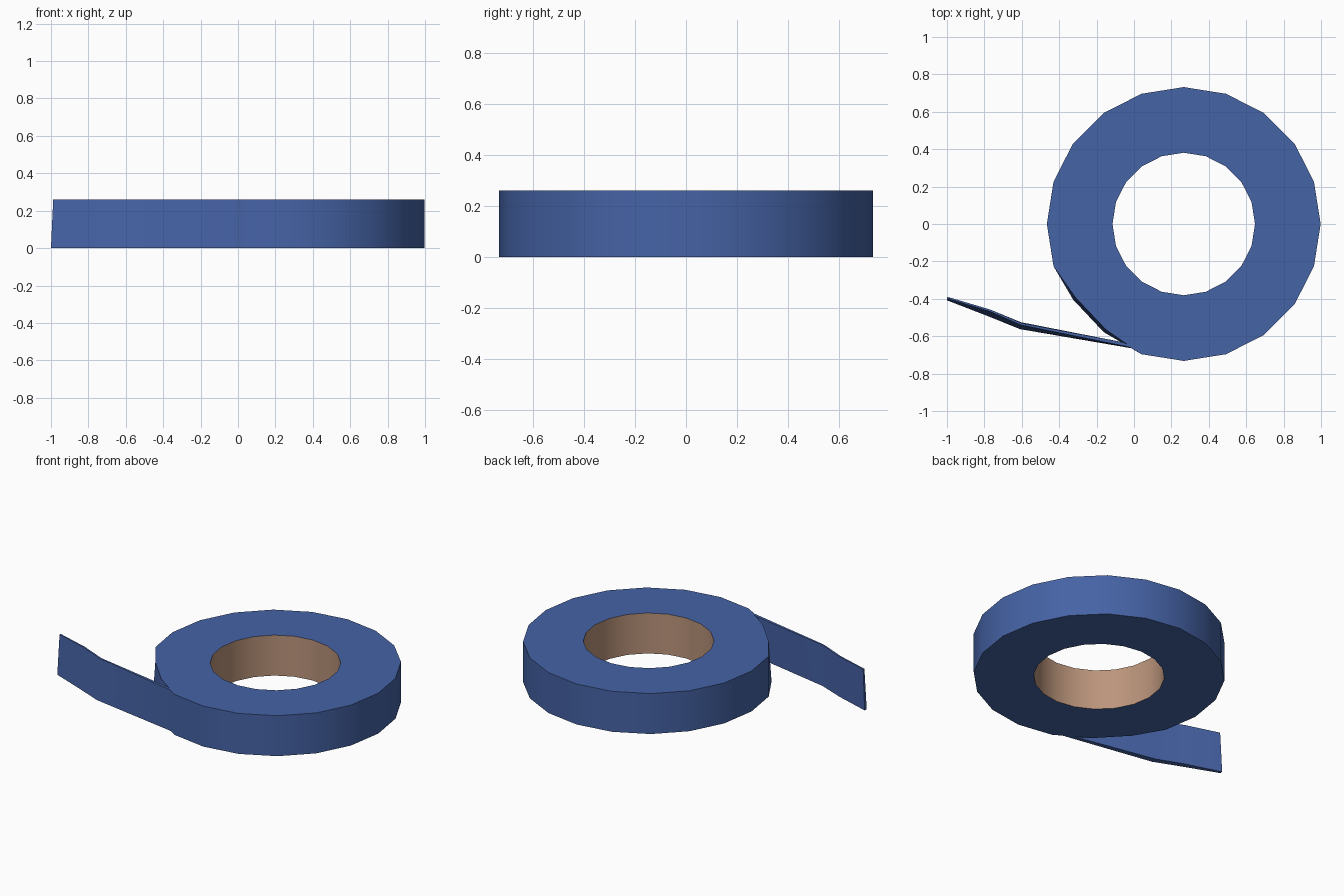
import bpy
from math import cos, sin, radians

if "Cube" in bpy.data.objects:
    bpy.data.objects.remove(bpy.data.objects["Cube"])

CX, R_OUT, R_IN, H, SIDES = 0.266, 0.732, 0.381, 0.26, 20


def material(name, color):
    m = bpy.data.materials.new(name)
    m.diffuse_color = (*color, 1)
    m.use_nodes = True
    m.node_tree.nodes["Principled BSDF"].inputs["Base Color"].default_value = m.diffuse_color
    return m


def make(name, verts, faces, mat):
    me = bpy.data.meshes.new(name)
    me.from_pydata(verts, [], faces)
    me.materials.append(mat)
    ob = bpy.data.objects.new(name, me)
    bpy.context.collection.objects.link(ob)
    bpy.ops.object.select_all(action='DESELECT')
    ob.select_set(True)
    bpy.context.view_layer.objects.active = ob
    bpy.ops.object.shade_smooth_by_angle(angle=radians(30))
    return ob


def circle(r, z):
    return [(CX + r * cos(radians(360 / SIDES * i)),
             r * sin(radians(360 / SIDES * i)), z) for i in range(SIDES)]


blue = material("tape_blue", (0.06, 0.125, 0.38))
brown = material("cardboard", (0.50, 0.30, 0.20))

# Wound tape: outer wall and both flat sides, dipping in where the end peels off
bottom, top = circle(R_OUT, 0), circle(R_OUT, H)
bottom[12], top[12] = (-0.325, -0.405, 0), (-0.313, -0.393, H)
bottom[13], top[13] = (-0.162, -0.578, 0), (-0.150, -0.565, H)
verts = bottom + top + circle(R_IN, H) + circle(R_IN, 0)
faces = []
for i in range(SIDES):
    j = (i + 1) % SIDES
    for a, b in ((0, 1), (1, 2), (3, 0)):
        a, b = a * SIDES, b * SIDES
        faces.append((a + i, a + j, b + j, b + i))
make("tape_roll", verts, faces, blue)

# Cardboard core: inner wall facing the hole
faces = [((i + 1) % SIDES, i, SIDES + i, SIDES + (i + 1) % SIDES)
         for i in range(SIDES)]
make("core", circle(R_IN, 0) + circle(R_IN, H), faces, brown)

# Loose end: stations of front-bottom, front-top, back-top, back-bottom points
stations = [
    ((0.040, -0.696), (0.040, -0.696), (0.045, -0.685), (0.045, -0.685)),
    ((-0.015, -0.664), (-0.025, -0.658), (-0.060, -0.632), (-0.060, -0.632)),
    ((-0.610, -0.562), (-0.605, -0.540), (-0.600, -0.530), (-0.605, -0.525)),
    ((-0.770, -0.497), (-0.770, -0.468), (-0.770, -0.457), (-0.770, -0.460)),
    ((-1.000, -0.408), (-0.988, -0.402), (-0.985, -0.393), (-0.998, -0.390)),
]
verts = [(x, y, z) for s in stations for (x, y), z in zip(s, (0, H, H, 0))]
faces = [(3, 2, 1, 0), (16, 17, 18, 19)]
for s in range(len(stations) - 1):
    for k in range(4):
        a, b = 4 * s + k, 4 * s + (k + 1) % 4
        faces.append((a, b, b + 4, a + 4))
# flip so the faces point outward
faces = [tuple(reversed(f)) for f in faces]
make("loose_end", verts, faces, blue)
